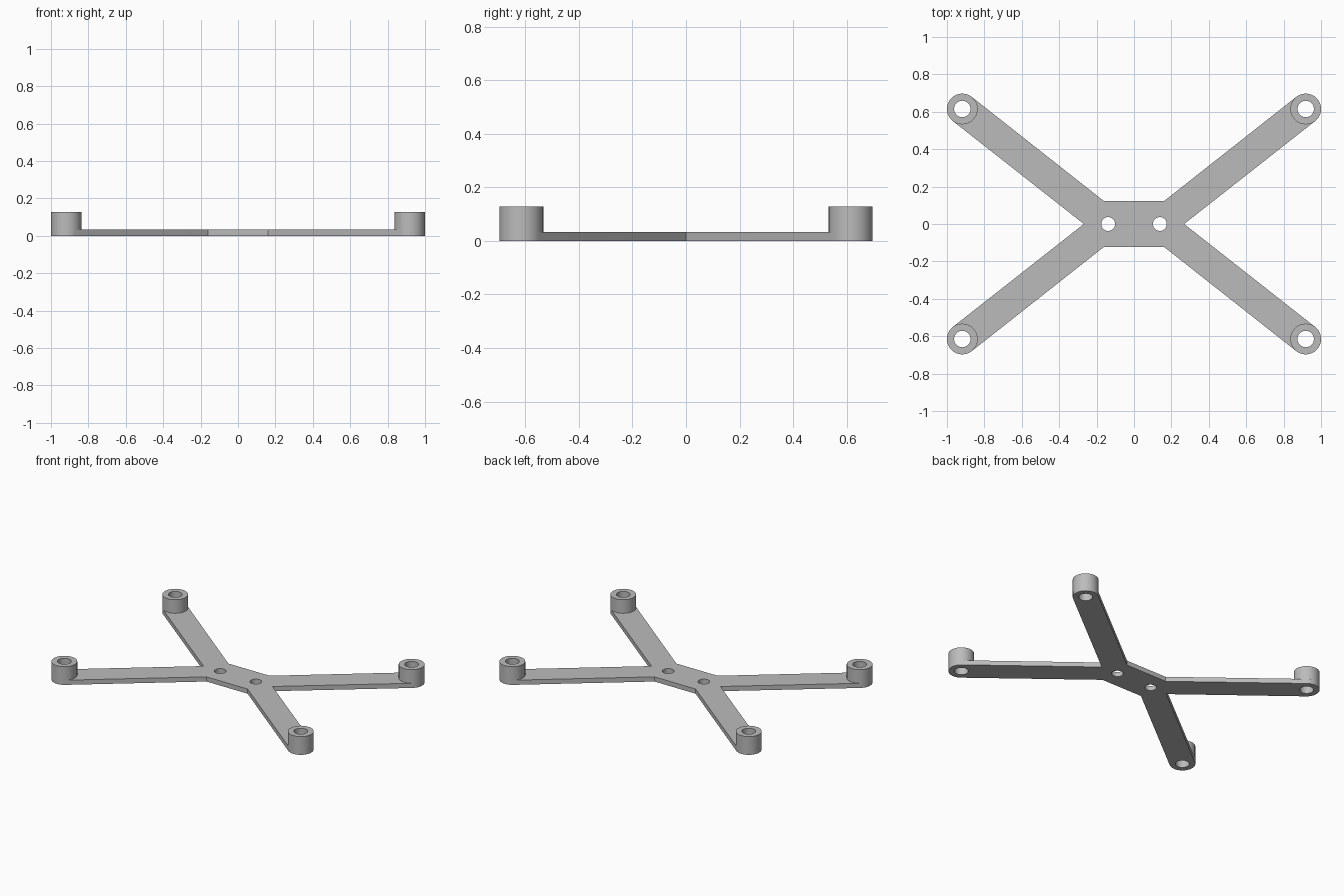
import bpy
import bmesh
import math

cube = bpy.data.objects.get("Cube")
if cube:
    bpy.data.objects.remove(cube, do_unlink=True)

BOSS_X, BOSS_Y, BOSS_R, BORE_R = 0.918, 0.615, 0.082, 0.044
PLATE_H, BOSS_H = 0.033, 0.128
SEG = 64
QUADRANTS = [(1, 1), (-1, 1), (-1, -1), (1, -1)]

grey = bpy.data.materials.new("plain grey")
grey.use_nodes = True
colour = (0.5, 0.5, 0.5, 1)
grey.diffuse_color = colour
grey.node_tree.nodes["Principled BSDF"].inputs["Base Color"].default_value = colour


def circle(cx, cy, r):
    return [(cx + r * math.cos(2 * math.pi * i / SEG),
             cy + r * math.sin(2 * math.pi * i / SEG)) for i in range(SEG)]


def extruded_shape(name, loops, z0, z1):
    """Fill closed loops (inner loops become holes) and extrude from z0 to z1."""
    curve = bpy.data.curves.new(name + "_profile", "CURVE")
    curve.dimensions = "2D"
    curve.fill_mode = "BOTH"
    curve.extrude = (z1 - z0) / 2
    for loop in loops:
        spline = curve.splines.new("POLY")
        spline.points.add(len(loop) - 1)
        for point, (x, y) in zip(spline.points, loop):
            point.co = (x, y, 0, 1)
        spline.use_cyclic_u = True
    helper = bpy.data.objects.new(name + "_helper", curve)
    bpy.context.collection.objects.link(helper)
    graph = bpy.context.evaluated_depsgraph_get()
    mesh = bpy.data.meshes.new_from_object(helper.evaluated_get(graph))
    bpy.data.objects.remove(helper, do_unlink=True)

    bm = bmesh.new()
    bm.from_mesh(mesh)
    bmesh.ops.translate(bm, verts=bm.verts, vec=(0, 0, (z0 + z1) / 2))
    bmesh.ops.remove_doubles(bm, verts=bm.verts, dist=0.0001)
    bmesh.ops.recalc_face_normals(bm, faces=bm.faces)
    bm.to_mesh(mesh)
    bm.free()

    mesh.name = name
    mesh.materials.clear()
    mesh.materials.append(grey)
    obj = bpy.data.objects.new(name, mesh)
    bpy.context.collection.objects.link(obj)
    bpy.ops.object.select_all(action="DESELECT")
    obj.select_set(True)
    bpy.context.view_layer.objects.active = obj
    bpy.ops.object.shade_smooth_by_angle(angle=math.radians(30))
    return obj


# One quarter of the outline: side notch, rounded arm end, hub corner
start = math.radians(38.2 - 90)
arm_end = [(BOSS_X + BOSS_R * math.cos(start + math.pi * i / 32),
            BOSS_Y + BOSS_R * math.sin(start + math.pi * i / 32)) for i in range(33)]
quarter = [(0.268, 0)] + arm_end + [(0.16, 0.122)]

# Mirror the quarter around the centre, dropping the repeated notch point
outline = []
for sx, sy in QUADRANTS:
    part = [(sx * x, sy * y) for x, y in quarter]
    if sx * sy < 0:
        part = part[:0:-1]
        outline += part + [(sx * 0.268, 0)] if sx < 0 else part
    else:
        outline += part if sx > 0 else part[1:]

# Cross plate with boss bores and the two hub holes
holes = [circle(sx * BOSS_X, sy * BOSS_Y, BORE_R) for sx, sy in QUADRANTS]
holes += [circle(side * 0.138, 0, 0.037) for side in (-1, 1)]
extruded_shape("cross_plate", [outline] + holes, 0, PLATE_H)

# Raised tubular bosses at the arm ends
for sx, sy in QUADRANTS:
    name = ("front" if sy < 0 else "back") + ("_left" if sx > 0 else "_right") + "_boss"
    cx, cy = sx * BOSS_X, sy * BOSS_Y
    extruded_shape(name, [circle(cx, cy, BOSS_R), circle(cx, cy, BORE_R)], PLATE_H, BOSS_H)
